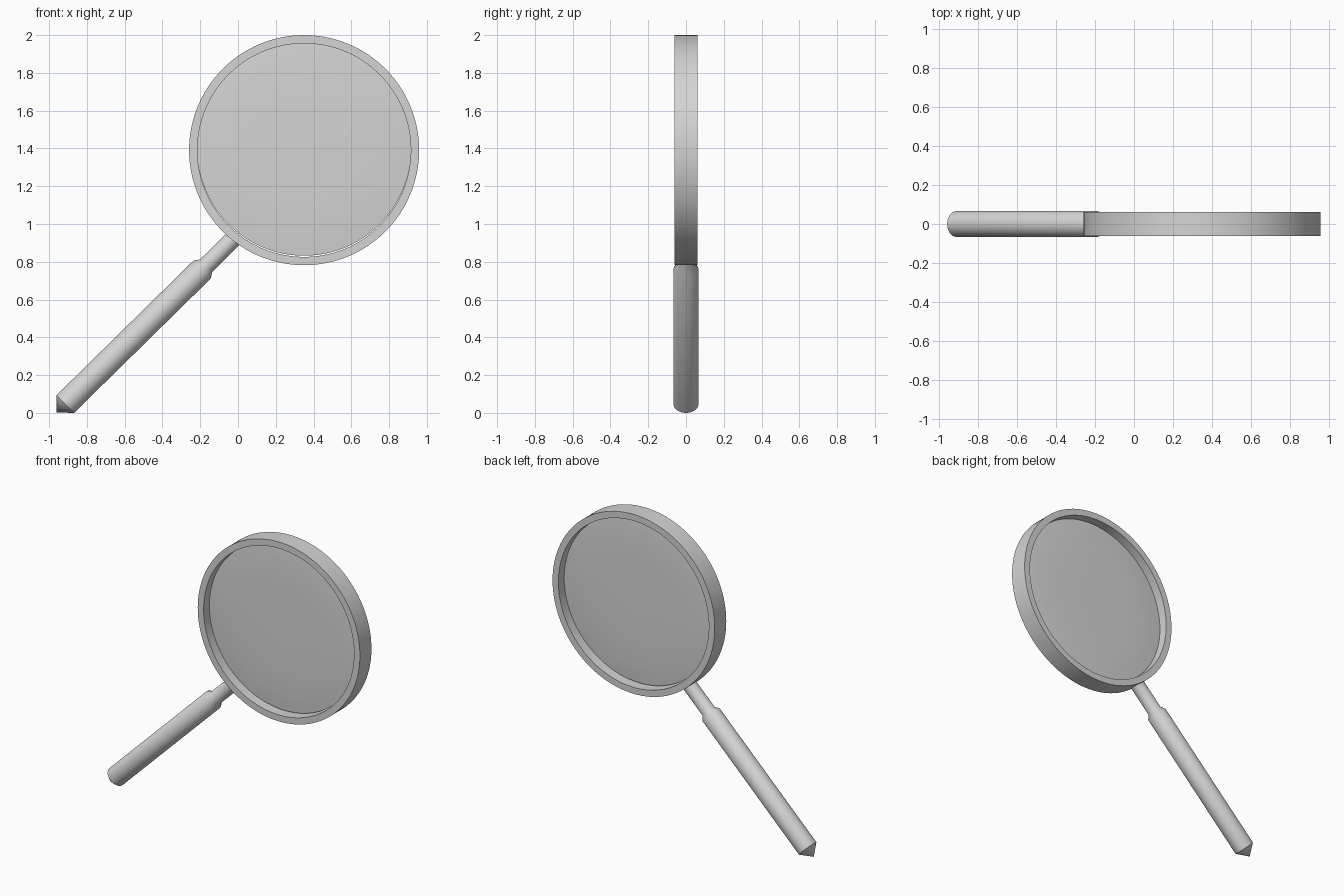
import bpy, math
from mathutils import Vector

cube = bpy.data.objects.get("Cube")
if cube:
    bpy.data.objects.remove(cube)

grey = bpy.data.materials.new("plain_grey")
grey.use_nodes = True
grey.diffuse_color = (0.66, 0.66, 0.66, 1)
grey.node_tree.nodes["Principled BSDF"].inputs["Base Color"].default_value = (0.66, 0.66, 0.66, 1)


def lathe(name, profile, origin, axis, steps, closed=False, angle=30):
    """Revolve (radius, distance along axis) points around an axis."""
    turn = Vector(axis).to_track_quat('Z', 'Y')
    verts, faces, rings = [], [], []
    for r, h in profile:
        count = 1 if r == 0 else steps
        rings.append([len(verts) + i % count for i in range(steps)])
        for i in range(count):
            a = math.tau * i / steps
            verts.append(turn @ Vector((r * math.cos(a), r * math.sin(a), h)))
    pairs = list(zip(rings, rings[1:]))
    if closed:
        pairs.append((rings[-1], rings[0]))
    for low, high in pairs:
        for i in range(steps):
            j = (i + 1) % steps
            quad = (low[i], low[j], high[j], high[i])
            faces.append(tuple(dict.fromkeys(quad)))
    mesh = bpy.data.meshes.new(name)
    mesh.from_pydata(verts, [], faces)
    mesh.materials.append(grey)
    obj = bpy.data.objects.new(name, mesh)
    obj.location = origin
    bpy.context.collection.objects.link(obj)
    bpy.ops.object.select_all(action='DESELECT')
    obj.select_set(True)
    bpy.context.view_layer.objects.active = obj
    bpy.ops.object.shade_smooth_by_angle(angle=math.radians(angle))


# Round frame with a rectangular section
outer, inner, half = 0.609, 0.565, 0.062
lathe("frame", [(outer, -half), (outer, half), (inner, half), (inner, -half)],
      (0.35, 0, 1.391), (0, 1, 0), 128, closed=True)

# Thin lens, nearly flat in the middle and thinning to the rim, seated slightly high
lens_radius, bulge, rings = 0.566, 0.014, 10
front = [(lens_radius * i / rings, -bulge * (1 - (i / rings) ** 4)) for i in range(rings + 1)]
back = [(r, -y) for r, y in reversed(front[:-1])]
lathe("lens", front + back, (0.35, 0, 1.398), (0, 1, 0), 96, angle=25)

# Handle: pointed butt, straight grip, short shoulder and thinner neck
lathe("handle", [(0, -0.064), (0.066, 0), (0.066, 1.015), (0.046, 1.045), (0.046, 1.255), (0, 1.255)],
      (-0.914, 0, 0.047), (0.713, 0, 0.701), 48, angle=40)
